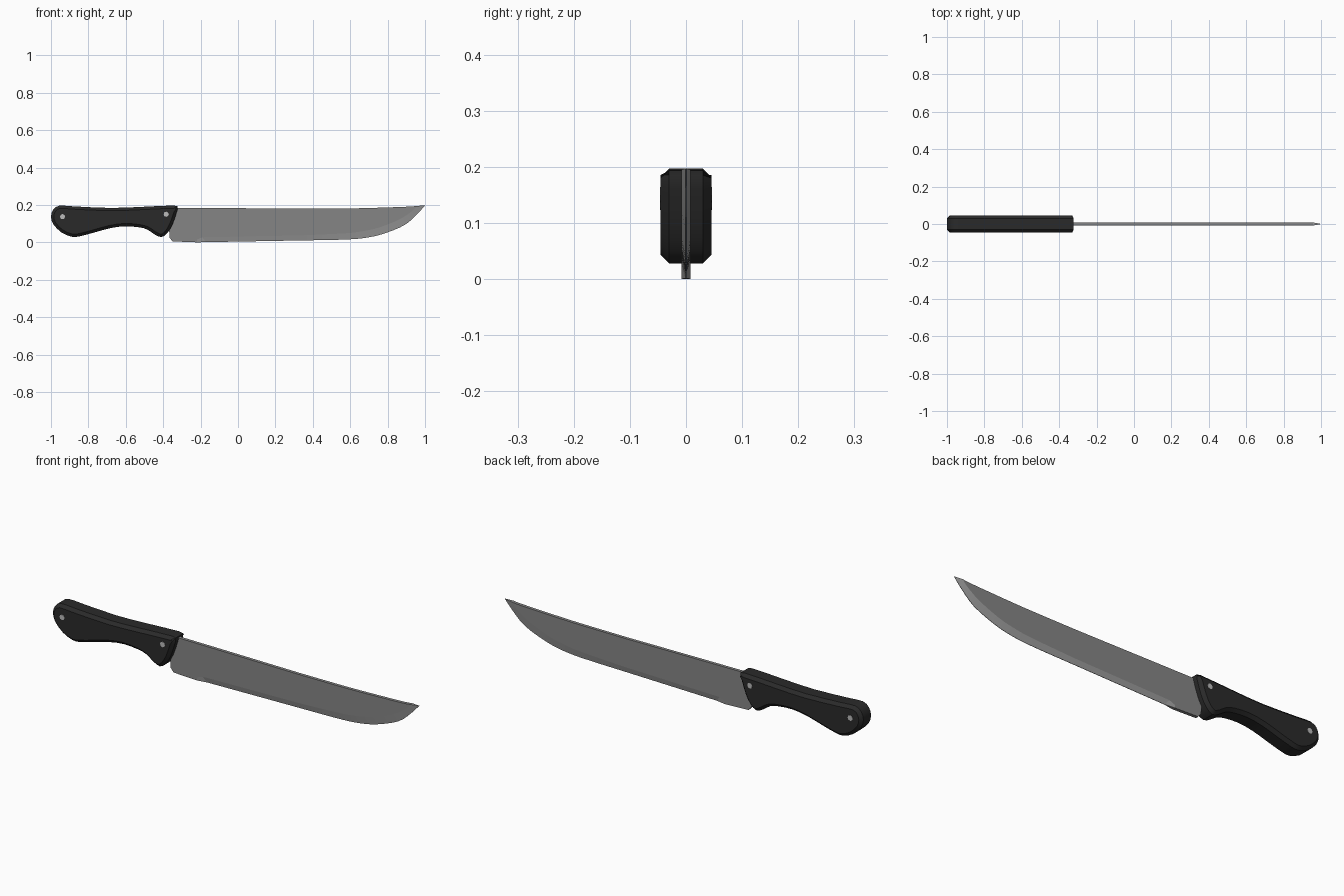
import bpy, bmesh, math
from mathutils import Vector

cube = bpy.data.objects.get("Cube")
if cube:
    bpy.data.objects.remove(cube)


def material(name, value, rough):
    m = bpy.data.materials.new(name)
    m.use_nodes = True
    colour = (value, value, value, 1)
    m.diffuse_color = colour
    bsdf = m.node_tree.nodes["Principled BSDF"]
    bsdf.inputs["Base Color"].default_value = colour
    bsdf.inputs["Roughness"].default_value = rough
    return m


black = material("black grip", 0.023, 0.6)
steel = material("steel", 0.235, 0.5)
bright = material("bright ground edge", 0.33, 0.5)
pin = material("pale rivet", 0.5, 0.5)


def finish(bm, name, mats, angle=30):
    bmesh.ops.recalc_face_normals(bm, faces=bm.faces)
    mesh = bpy.data.meshes.new(name)
    bm.to_mesh(mesh)
    bm.free()
    for m in mats:
        mesh.materials.append(m)
    ob = bpy.data.objects.new(name, mesh)
    bpy.context.collection.objects.link(ob)
    bpy.ops.object.select_all(action='DESELECT')
    ob.select_set(True)
    bpy.context.view_layer.objects.active = ob
    bpy.ops.object.shade_smooth_by_angle(angle=math.radians(angle))
    return ob


def spline(a, b, c, d, t):
    """Catmull-Rom point between b and c."""
    return b + 0.5 * t * (c - a + t * (2*a - 5*b + 4*c - d + t * (3*(b - c) + d - a)))


# Handle: smoothed outline, extruded across y with chamfered rims
outline = [(-1, .139), (-.987, .176), (-.955, .196), (-.875, .192), (-.687, .184),
           (-.527, .189), (-.345, .197), (-.324, .185), (-.328, .16), (-.35, .096),
           (-.377, .05), (-.41, .028), (-.447, .043), (-.484, .068), (-.527, .08),
           (-.607, .086), (-.687, .075), (-.767, .053), (-.848, .032), (-.89, .03),
           (-.944, .053), (-.987, .096)]
ctrl = [Vector(p) for p in outline]
n = len(ctrl)
path = []
for i in range(n):
    path.append(ctrl[i])
    path.append(spline(ctrl[i - 1], ctrl[i], ctrl[(i + 1) % n], ctrl[(i + 2) % n], 0.5))
n = len(path)
inner = []
for i, p in enumerate(path):
    along = (path[(i + 1) % n] - path[i - 1]).normalized()
    inner.append(p + Vector((along.y, -along.x)) * 0.015)

bm = bmesh.new()
rings = [[bm.verts.new((p.x, y, p.y)) for p in pts]
         for pts, y in ((inner, -.045), (path, -.03), (path, .03), (inner, .045))]
for a, b in zip(rings, rings[1:]):
    for i in range(n):
        j = (i + 1) % n
        bm.faces.new((a[i], a[j], b[j], b[i]))
bm.faces.new(rings[0])
bm.faces.new(rings[-1])
finish(bm, "handle", [black])

# Blade stations: spine, grind shoulder and cutting edge as x, z pairs, then edge half thickness
T = 0.008
heel = [(-.36, .185, -.37, .1, -.366, .025, T),
        (-.34, .185, -.352, .03, -.35, .005, T),
        (-.22, .184, -.22, .015, -.22, 0, T),
        (-.19, .184, -.19, .027, -.17, .001, .001)]
sweep = [(.33, .18, .33, .037, .33, .01, .001),
         (.57, .181, .57, .048, .58, .015, .001),
         (.68, .183, .67, .06, .70, .027, .001),
         (.78, .186, .757, .08, .79, .05, .001),
         (.87, .189, .864, .123, .89, .092, .001),
         (.93, .192, .93, .166, .955, .148, .001),
         (.957, .195, .957, .194, 1, .197, .0005)]
stations = [Vector(s) for s in heel]
ctrl = [Vector(s) for s in sweep]
last = len(ctrl) - 1
for i in range(last):
    for t in (0, 1/3, 2/3):
        stations.append(spline(ctrl[max(i - 1, 0)], ctrl[i], ctrl[i + 1],
                               ctrl[min(i + 2, last)], t))
stations.append(ctrl[-1])

bm = bmesh.new()
loops = []
for s in stations:
    front = [(s[0], -T, s[1]), (s[2], -T, s[3]), (s[4], -s[6], s[5])]
    back = [(x, -y, z) for x, y, z in reversed(front)]
    loops.append([bm.verts.new(co) for co in front + back])
for k, (a, b) in enumerate(zip(loops, loops[1:])):
    for i in range(6):
        j = (i + 1) % 6
        f = bm.faces.new((a[i], a[j], b[j], b[i]))
        f.material_index = int(k >= 2 and i in (1, 2, 3))
# Close the heel and the pointed tip
bm.faces.new(loops[0])
end = loops[-1]
for quad in ((0, 1, 4, 5), (1, 2, 3, 4)):
    f = bm.faces.new([end[i] for i in quad])
    f.material_index = 1
# Slanted tip facets between the spine and the point
for tri in ((0, 1, 2), (5, 3, 4)):
    f = bm.faces.new([end[i] for i in tri])
    f.material_index = 1
f = bm.faces.new([end[i] for i in (0, 2, 3, 5)])
f.material_index = 1
bmesh.ops.delete(bm, geom=[f for f in bm.faces if len(f.edges) == 4 and
                           all(v in end for v in f.verts) and end[1] in f.verts],
                 context='FACES_ONLY')
finish(bm, "blade", [steel, bright], 8)

# Rivets through the handle
for name, x, z in (("rear_rivet", -.938, .137), ("front_rivet", -.384, .15)):
    bm = bmesh.new()
    bmesh.ops.create_cone(bm, cap_ends=True, segments=8, radius1=.014, radius2=.014, depth=.093)
    ob = finish(bm, name, [pin])
    ob.rotation_euler.x = math.pi / 2
    ob.location = (x, 0, z)
